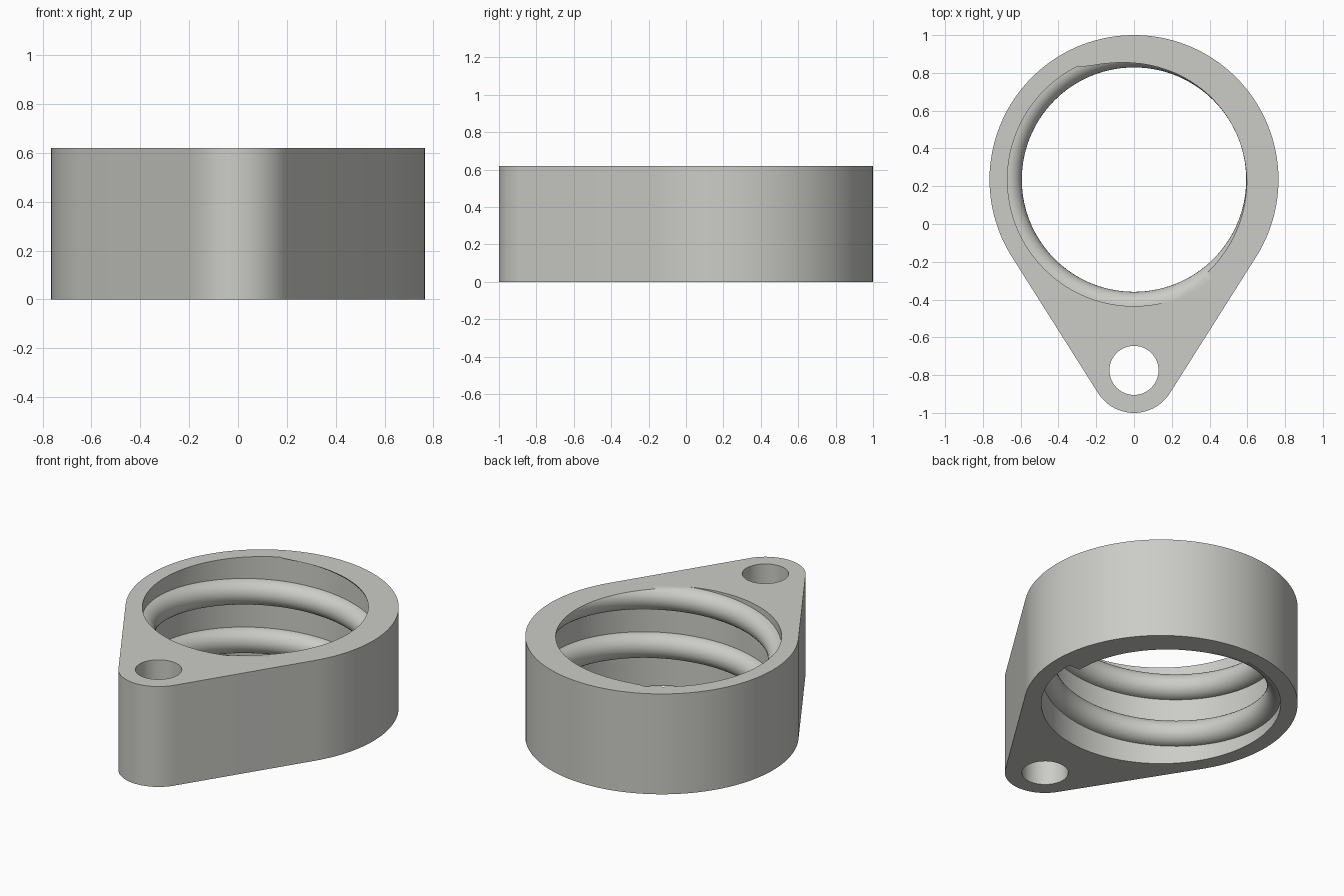
import bpy, bmesh, math
from mathutils import Vector

if "Cube" in bpy.data.objects:
    bpy.data.objects.remove(bpy.data.objects["Cube"])

H = 0.62                    # body height
CY, R_OUT, R_BORE = 0.235, 0.765, 0.67
LY, R_LUG, R_HOLE = -0.775, 0.225, 0.13
PITCH, RIDGE, SEG = 0.30, 0.077, 120

gray = bpy.data.materials.new("warm_gray")
gray.diffuse_color = (0.60, 0.60, 0.57, 1)
gray.use_nodes = True
gray.node_tree.nodes["Principled BSDF"].inputs["Base Color"].default_value = gray.diffuse_color


def arc(cy, r, a0, a1, n):
    return [(r * math.cos(a0 + (a1 - a0) * i / n), cy + r * math.sin(a0 + (a1 - a0) * i / n))
            for i in range(n + 1)]


def finish(bm, name):
    bmesh.ops.recalc_face_normals(bm, faces=bm.faces)
    me = bpy.data.meshes.new(name)
    bm.to_mesh(me)
    bm.free()
    me.materials.append(gray)
    ob = bpy.data.objects.new(name, me)
    bpy.context.collection.objects.link(ob)
    bpy.ops.object.select_all(action='DESELECT')
    ob.select_set(True)
    bpy.context.view_layer.objects.active = ob
    bpy.ops.object.shade_smooth_by_angle(angle=math.radians(30))


# Body: teardrop plate with a large bore and a small lug hole
t = math.asin((R_OUT - R_LUG) / (CY - LY))       # angle of the tangent sides
outline = arc(CY, R_OUT, -t, math.pi + t, 96) + arc(LY, R_LUG, math.pi + t, 2 * math.pi - t, 32)
bore = arc(CY, R_BORE, 0, 2 * math.pi, SEG)[:-1]
lug_hole = arc(LY, R_HOLE, 0, 2 * math.pi, 48)[:-1]
bm = bmesh.new()
for loop in (outline, bore, lug_hole):
    vs = [bm.verts.new((x, y, 0)) for x, y in loop]
    for i, v in enumerate(vs):
        bm.edges.new((v, vs[i - 1]))
bmesh.ops.triangle_fill(bm, use_beauty=True, edges=bm.edges[:], normal=(0, 0, 1))
ext = bmesh.ops.extrude_face_region(bm, geom=bm.faces[:], use_keep_orig=True)
bmesh.ops.translate(bm, vec=(0, 0, H), verts=[g for g in ext["geom"] if isinstance(g, bmesh.types.BMVert)])
finish(bm, "body")

# Thread: half-round ridge swept along a rising helix, trimmed flush with both faces
bm = bmesh.new()
rings = []
N = 16
for s in range(int(SEG * 2.5) + 1):
    a = 2 * math.pi * s / SEG
    zc = PITCH * s / SEG
    ring = []
    for k in range(N + 1):
        b = math.pi * (k / N - 0.5)
        r = R_BORE + 0.001 - RIDGE * math.cos(b)
        ring.append(bm.verts.new((r * math.cos(a), CY + r * math.sin(a), zc + RIDGE * math.sin(b))))
    rings.append(ring)
for p, q in zip(rings, rings[1:]):
    for k in range(N + 1):
        m = (k + 1) % (N + 1)
        bm.faces.new((p[k], p[m], q[m], q[k]))
bm.faces.new(rings[0])
bm.faces.new(rings[-1])
for z, d in ((0, -1), (H, 1)):
    cut = bmesh.ops.bisect_plane(bm, geom=bm.verts[:] + bm.edges[:] + bm.faces[:], dist=1e-5,
                                 plane_co=Vector((0, 0, z)), plane_no=Vector((0, 0, d)), clear_outer=True)
    rim = [e for e in bm.edges if e.is_boundary]
    bmesh.ops.triangle_fill(bm, use_beauty=True, edges=rim, normal=(0, 0, d))
finish(bm, "thread_ridge")
